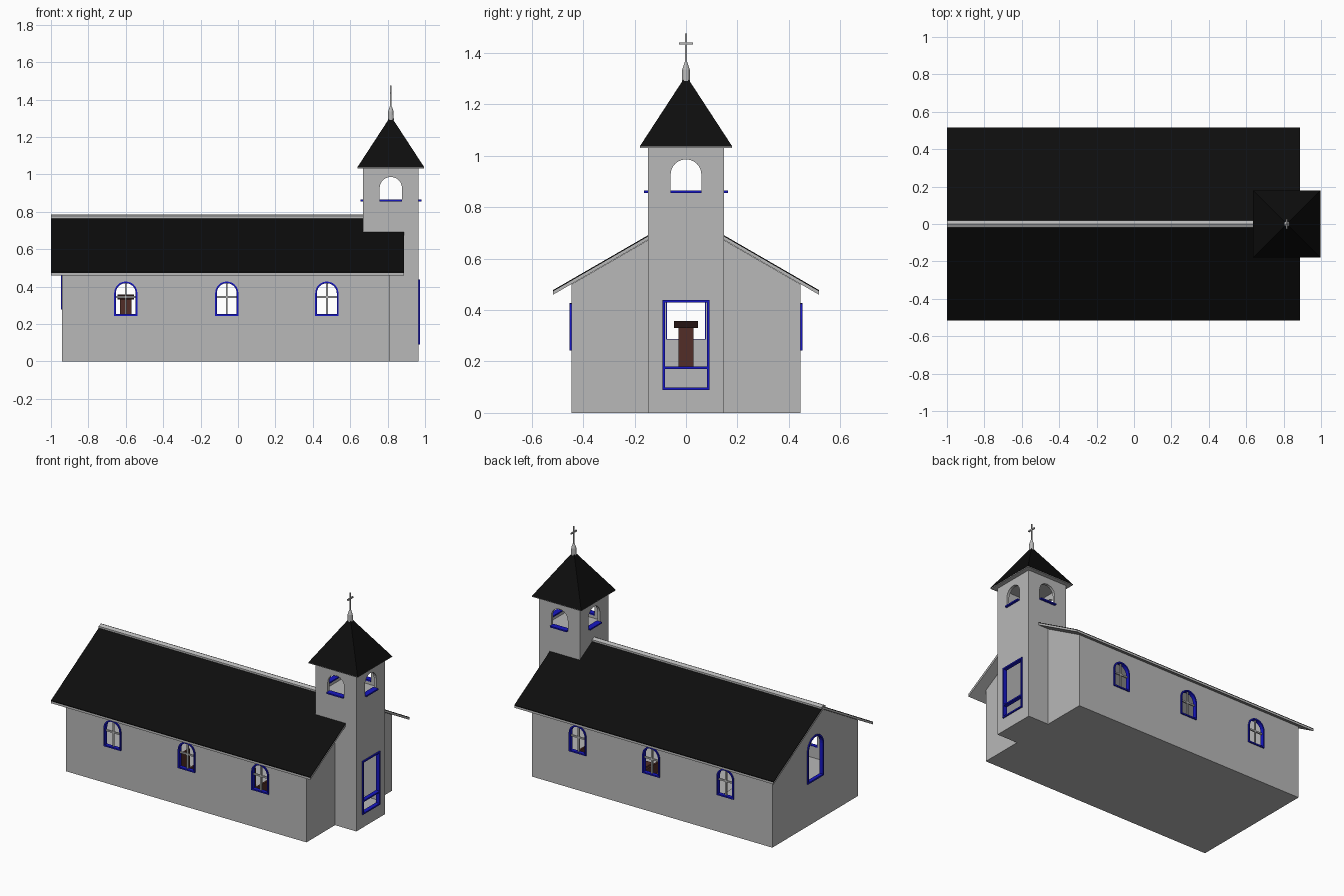
import bpy, bmesh, math
from mathutils import Matrix

if "Cube" in bpy.data.objects:
    bpy.data.objects.remove(bpy.data.objects["Cube"])


def material(name, rgb):
    m = bpy.data.materials.new(name)
    m.diffuse_color = (*rgb, 1)
    m.use_nodes = True
    m.node_tree.nodes["Principled BSDF"].inputs["Base Color"].default_value = m.diffuse_color
    return m


GREY = material("wall grey", (0.48, 0.48, 0.48))
BLACK = material("roof black", (0.004, 0.004, 0.004))
BLUE = material("trim blue", (0.008, 0.008, 0.55))
BROWN = material("wood brown", (0.085, 0.027, 0.02))
DARK = material("dark wood", (0.018, 0.007, 0.006))


def finish(name, bm, mat):
    bmesh.ops.recalc_face_normals(bm, faces=bm.faces)
    me = bpy.data.meshes.new(name)
    bm.to_mesh(me)
    bm.free()
    me.materials.append(mat)
    ob = bpy.data.objects.new(name, me)
    bpy.context.collection.objects.link(ob)
    return ob


def solid(name, loop, axis, d0, d1, mat, hole=None):
    """Extrude a (u, z) outline along x or y, optionally as a ring with a hole."""
    bm = bmesh.new()

    def ring(pts, d):
        return [bm.verts.new((d, u, v) if axis == "x" else (u, d, v)) for u, v in pts]

    def bridge(a, b):
        for i in range(len(a)):
            j = (i + 1) % len(a)
            bm.faces.new((a[i], a[j], b[j], b[i]))

    a, b = ring(loop, d0), ring(loop, d1)
    bridge(a, b)
    if hole:
        c, d = ring(hole, d0), ring(hole, d1)
        bridge(c, d)
        bridge(a, c)
        bridge(b, d)
    else:
        bm.faces.new(a)
        bm.faces.new(b)
    return finish(name, bm, mat)


def rect(u0, u1, z0, z1):
    return [(u0, z0), (u1, z0), (u1, z1), (u0, z1)]


def box(name, x, y, z, mat):
    return solid(name, rect(*y, *z), "x", *x, mat)


def arch(c, half, z0, spring, n=12):
    top = [(c + half * math.cos(math.pi * i / n), spring + half * math.sin(math.pi * i / n))
           for i in range(n + 1)]
    return [(c - half, z0), (c + half, z0)] + top


def cone(name, x, z0, z1, r0, r1, seg, mat, turn=0.0):
    bm = bmesh.new()
    bmesh.ops.create_cone(bm, cap_ends=True, segments=seg, radius1=r0, radius2=r1, depth=z1 - z0,
                          matrix=Matrix.Translation((x, 0, (z0 + z1) / 2)) @ Matrix.Rotation(turn, 4, "Z"))
    return finish(name, bm, mat)


SLOPE = math.tan(math.radians(30))
TX, TH = 0.817, 0.148          # tower centre and half width
WINDOWS = (-0.60, -0.06, 0.475)


def gable(half, base, ridge):
    eave = ridge - SLOPE * half
    return [(-half, base), (half, base), (half, eave), (0, ridge), (-half, eave)]


# Hollow walls: nave joined with tower, then rooms and openings cut out
walls = solid("walls", gable(0.445, 0, 0.757), "x", -0.94, 0.81, GREY)
tower = box("tower_block", (TX - TH, TX + TH), (-TH, TH), (0, 1.035), GREY)
cutters = [
    solid("nave_room", gable(0.427, 0.09, 0.738), "x", -0.922, 0.792, GREY),
    box("tower_room", (TX - 0.13, TX + 0.13), (-0.13, 0.13), (0.0901, 1.02), GREY),
    solid("back_opening", arch(0, 0.077, 0.285, 0.49), "x", -1, -0.9, GREY),
    box("door_opening", (0.9, 1.0), (-0.085, 0.085), (0.095, 0.432), GREY),
    solid("bell_opening_x", arch(0, 0.06, 0.862, 0.926), "x", 0.6, 1.05, GREY),
    solid("bell_opening_y", arch(TX, 0.06, 0.862, 0.926), "y", -0.3, 0.3, GREY),
] + [solid("window_opening", arch(x, 0.056, 0.249, 0.365), "y", -0.6, 0.6, GREY) for x in WINDOWS]

for ob, op in [(tower, "UNION")] + [(c, "DIFFERENCE") for c in cutters]:
    mod = walls.modifiers.new(ob.name, "BOOLEAN")
    mod.operation, mod.object, mod.solver = op, ob, "EXACT"
    ob.hide_render = True
deps = bpy.context.evaluated_depsgraph_get()
walls_mesh = bpy.data.meshes.new_from_object(walls.evaluated_get(deps))
walls.modifiers.clear()
walls.data = walls_mesh
for ob in [tower] + cutters:
    bpy.data.objects.remove(ob)

# Nave roof: grey deck with thin black covering, notched round the tower
for s in (-1, 1):
    for part, y0, x0, x1 in (("main", 0, -1.0, TX - TH), ("front", TH, TX - TH, 0.888)):
        for layer, lo, hi, mat in (("deck", 0.758, 0.771, GREY), ("covering", 0.771, 0.776, BLACK)):
            y1 = 0.517
            loop = [(s * y0, lo - SLOPE * y0), (s * y1, lo - SLOPE * y1),
                    (s * y1, hi - SLOPE * y1), (s * y0, hi - SLOPE * y0)]
            solid(f"roof_{part}_{layer}", loop, "x", x0, x1, mat)
solid("ridge_cap", [(-0.02, 0.755), (0.02, 0.755), (0.02, 0.776), (0, 0.786), (-0.02, 0.776)],
      "x", -1.0, TX - TH, GREY)

# Side windows: blue frames and grey glazing bars
for s in (-1, 1):
    for x in WINDOWS:
        solid("window_frame", arch(x, 0.062, 0.243, 0.365), "y", s * 0.427, s * 0.453, BLUE,
              hole=arch(x, 0.053, 0.252, 0.365))
        for name, bar in (("window_upright", rect(x - 0.005, x + 0.005, 0.25, 0.42)),
                          ("window_crossbar", rect(x - 0.055, x + 0.055, 0.34, 0.35))):
            solid(name, bar, "y", s * 0.432, s * 0.442, GREY)

# Back window and front door trim
solid("back_window_frame", arch(0, 0.083, 0.278, 0.49), "x", -0.947, -0.922, BLUE,
      hole=arch(0, 0.073, 0.288, 0.49))
solid("door_frame", rect(-0.091, 0.091, 0.089, 0.439), "x", 0.947, 0.974, BLUE,
      hole=rect(-0.082, 0.082, 0.098, 0.43))
box("door_rail", (0.947, 0.974), (-0.083, 0.083), (0.171, 0.18), BLUE)

# Belfry floor and sills
box("belfry_floor", (TX - 0.135, TX + 0.135), (-0.135, 0.135), (0.815, 0.835), GREY)
for s in (-1, 1):
    a, b = sorted((s * 0.125, s * 0.163))
    box("bell_sill_side", (TX - 0.06, TX + 0.06), (a, b), (0.856, 0.865), BLUE)
    box("bell_sill_end", (TX + a, TX + b), (-0.06, 0.06), (0.856, 0.865), BLUE)

# Tower roof, finial and cross
box("tower_soffit", (TX - 0.178, TX + 0.178), (-0.178, 0.178), (1.031, 1.036), GREY)
cone("tower_roof", TX, 1.036, 1.312, 0.18 * math.sqrt(2), 0.0, 4, BLACK, math.pi / 4)
cone("finial_base", TX, 1.29, 1.335, 0.016, 0.015, 12, GREY)
cone("finial_tip", TX, 1.335, 1.367, 0.015, 0.004, 12, GREY)
box("cross_upright", (TX - 0.004, TX + 0.004), (-0.004, 0.004), (1.36, 1.475), GREY)
box("cross_arm", (TX - 0.004, TX + 0.004), (-0.028, 0.028), (1.432, 1.441), GREY)

# Interior: platform, lectern and pews
box("platform", (-0.922, -0.48), (-0.427, 0.427), (0.088, 0.175), GREY)
box("lectern_post", (-0.63, -0.57), (-0.03, 0.03), (0.175, 0.352), BROWN)
box("lectern_top", (-0.645, -0.555), (-0.046, 0.046), (0.33, 0.357), DARK)
for i in range(6):
    x = -0.27 + i * 0.16
    for s in (-1, 1):
        y = sorted((s * 0.13, s * 0.38))
        box("pew_seat", (x - 0.06, x), y, (0.135, 0.147), BROWN)
        box("pew_back", (x, x + 0.012), y, (0.09, 0.21), BROWN)
